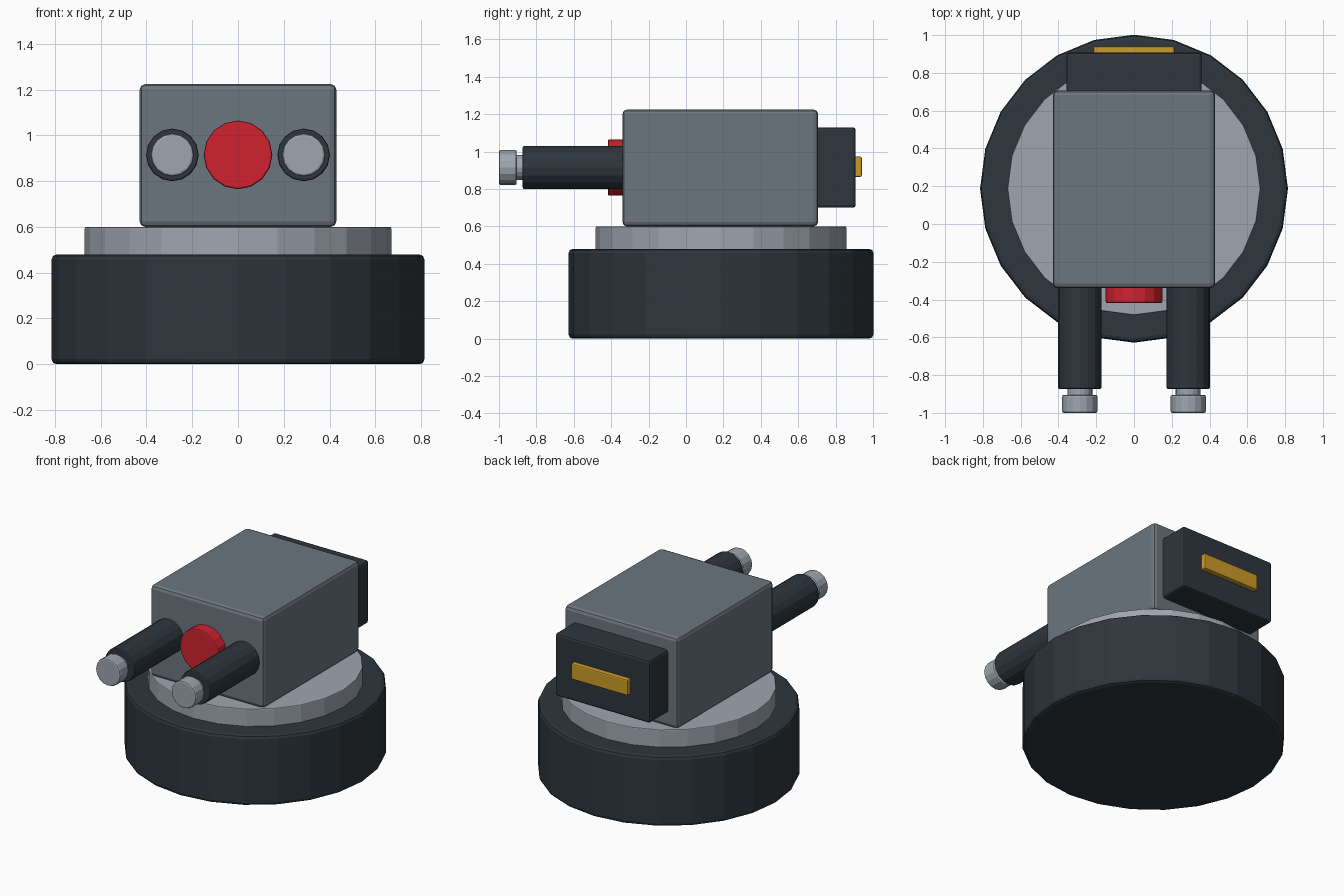
import bpy
import math

if "Cube" in bpy.data.objects:
    bpy.data.objects.remove(bpy.data.objects["Cube"], do_unlink=True)


def material(name, rgb):
    linear = [((c / 255 + 0.055) / 1.055) ** 2.4 for c in rgb]
    mat = bpy.data.materials.new(name)
    mat.use_nodes = True
    mat.diffuse_color = (*linear, 1)
    mat.node_tree.nodes["Principled BSDF"].inputs["Base Color"].default_value = (*linear, 1)
    return mat


charcoal = material("charcoal", (45, 54, 61))
slate = material("slate grey", (108, 118, 127))
silver = material("silver grey", (158, 166, 176))
red = material("red", (208, 34, 46))
amber = material("amber", (205, 156, 40))


def finish(name, mat, bevel):
    obj = bpy.context.object
    obj.name = name
    obj.data.materials.append(mat)
    bpy.ops.object.transform_apply(location=False, rotation=True, scale=True)
    if bevel:
        mod = obj.modifiers.new("edge bevel", "BEVEL")
        mod.width = bevel
        mod.segments = 2
        mod.limit_method = "ANGLE"
        mod.angle_limit = math.radians(40)
    return obj


def box(name, mat, low, high, bevel):
    centre = [(a + b) / 2 for a, b in zip(low, high)]
    bpy.ops.mesh.primitive_cube_add(size=1, location=centre)
    bpy.context.object.scale = [b - a for a, b in zip(low, high)]
    return finish(name, mat, bevel)


def upright_disc(name, mat, radius, z0, z1, bevel):
    bpy.ops.mesh.primitive_cylinder_add(
        vertices=24, radius=radius, depth=z1 - z0, location=(0, 0.187, (z0 + z1) / 2))
    return finish(name, mat, bevel)


def forward_rod(name, mat, radius, x, y0, y1, bevel):
    bpy.ops.mesh.primitive_cylinder_add(
        vertices=16, radius=radius, depth=y1 - y0,
        location=(x, (y0 + y1) / 2, 0.915), rotation=(math.pi / 2, 0, 0))
    return finish(name, mat, bevel)


# Turntable
upright_disc("base", charcoal, 0.815, 0, 0.48, 0.022)
upright_disc("swivel_ring", silver, 0.67, 0.47, 0.6, 0.006)

# Housing and rear pack
box("housing", slate, (-0.43, -0.34, 0.6), (0.43, 0.707, 1.225), 0.025)
box("rear_pack", charcoal, (-0.358, 0.69, 0.7), (0.358, 0.907, 1.13), 0.015)
box("rear_light", amber, (-0.215, 0.9, 0.865), (0.215, 0.94, 0.973), 0.008)

# Front sensor
forward_rod("front_sensor", red, 0.15, 0, -0.418, -0.33, 0.008)

# Twin barrels
for side, x in (("left", 0.287), ("right", -0.287)):
    forward_rod(side + "_barrel", charcoal, 0.115, x, -0.873, -0.33, 0.008)
    forward_rod(side + "_barrel_neck", silver, 0.066, x, -0.915, -0.86, 0)
    forward_rod(side + "_muzzle", silver, 0.094, x, -1, -0.905, 0.01)
